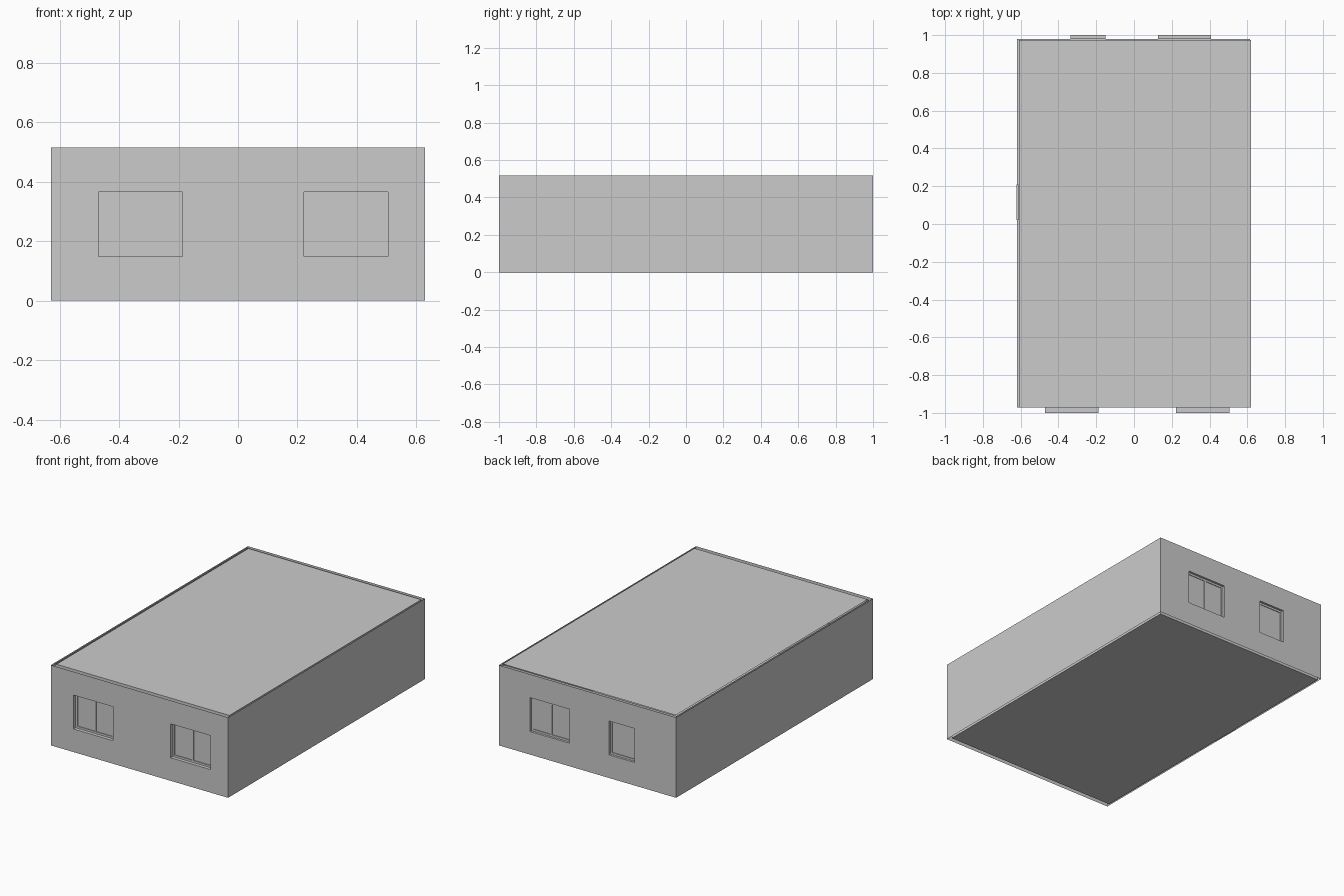
import bpy, bmesh

if "Cube" in bpy.data.objects:
    bpy.data.objects.remove(bpy.data.objects["Cube"])

HX, HY, H = 0.63, 1.0, 0.516          # outer shell half sizes and height
INX0, INX1, INY0, INY1 = -0.62, 0.615, -0.972, 0.98   # inner lining
Z0, Z1 = 0.148, 0.366                 # window opening heights
FRAME = 0.013
FRONT = [(-0.47, -0.187, 2), (0.222, 0.505, 2)]       # x0, x1, panes
BACK = [(-0.335, -0.152, 1), (0.128, 0.408, 2)]


def make(name, quads):
    """One object from a list of quads."""
    bm = bmesh.new()
    for q in quads:
        bm.faces.new([bm.verts.new(p) for p in q])
    bmesh.ops.remove_doubles(bm, verts=bm.verts, dist=1e-5)
    me = bpy.data.meshes.new(name)
    bm.to_mesh(me)
    bm.free()
    ob = bpy.data.objects.new(name, me)
    bpy.context.collection.objects.link(ob)
    return ob


def rect_xz(x0, x1, z0, z1, y, side):
    q = [(x0, y, z0), (x1, y, z0), (x1, y, z1), (x0, y, z1)]
    return q if side < 0 else q[::-1]


def rect_yz(y0, y1, z0, z1, x, side):
    q = [(x, y0, z0), (x, y1, z0), (x, y1, z1), (x, y0, z1)]
    return q if side > 0 else q[::-1]


def rect_xy(x0, x1, y0, y1, z, side):
    q = [(x0, y0, z), (x1, y0, z), (x1, y1, z), (x0, y1, z)]
    return q if side > 0 else q[::-1]


def wall_with_openings(x0, x1, y, side, wins):
    """Flat wall facing side*y, pierced by the windows."""
    xs = [x0] + [v for w in wins for v in w[:2]] + [x1]
    quads = []
    for i in range(len(xs) - 1):
        for j, (a, b) in enumerate([(0, Z0), (Z0, Z1), (Z1, H)]):
            if not (i % 2 and j == 1):
                quads.append(rect_xz(xs[i], xs[i + 1], a, b, y, side))
    return quads


def reveal(x0, x1, ya, yb, side):
    """Sill, lintel and jambs lining an opening."""
    lo, hi = min(ya, yb), max(ya, yb)
    return [rect_xy(x0, x1, lo, hi, Z0, 1), rect_xy(x0, x1, lo, hi, Z1, -1),
            rect_yz(lo, hi, Z0, Z1, x0, 1), rect_yz(lo, hi, Z0, Z1, x1, -1)]


def box(x0, x1, y0, y1, z0, z1):
    return [rect_xy(x0, x1, y0, y1, z0, -1), rect_xy(x0, x1, y0, y1, z1, 1),
            rect_xz(x0, x1, z0, z1, y0, -1), rect_xz(x0, x1, z0, z1, y1, 1),
            rect_yz(y0, y1, z0, z1, x0, -1), rect_yz(y0, y1, z0, z1, x1, 1)]


# Outer front and back walls, with lined openings and windows
for label, side, wins, yin in (("front", -1, FRONT, INY0), ("back", 1, BACK, INY1)):
    quads = wall_with_openings(-HX, HX, side * HY, side, wins)
    for a, b, n in wins:
        quads += reveal(a, b, side * HY, yin, side)
    make(label + "_outer_wall", quads)
    make(label + "_inner_wall", wall_with_openings(INX0, INX1, yin, -side, wins))

    for k, (a, b, n) in enumerate(wins):
        # frame bars: sides, mullion, top and bottom
        ya, yb = sorted((yin, yin + side * 0.006))
        bars = [(a, a + FRAME), (b - FRAME, b)]
        if n == 2:
            m = (a + b) / 2
            bars.append((m - 0.005, m + 0.005))
        quads = []
        for p, q in bars:
            quads += box(p, q, ya, yb, Z0 + FRAME, Z1 - FRAME)
        for z in (Z0, Z1 - FRAME):
            quads += box(a, b, ya, yb, z, z + FRAME)
        make(f"{label}_window_frame_{k + 1}", quads)
        make(f"{label}_window_glass_{k + 1}",
             [rect_xz(a, b, Z0, Z1, yin + side * 0.002, side)])

# Plain side walls, outer skin and inner lining
for label, side, xin in (("left", -1, INX0), ("right", 1, INX1)):
    make(label + "_outer_wall", [rect_yz(-HY, HY, 0, H, side * HX, side)])
    make(label + "_inner_wall", [rect_yz(INY0, INY1, 0, H, xin, -side)])

# Door leaf set inside the left wall
make("inner_door", box(INX0 - 0.003, INX0 + 0.008, 0.02, 0.21, 0.0, 0.37))

# Floor and roof panels, leaving the wall cavity open
make("floor", [rect_xy(INX0, INX1, INY0, INY1, 0.0, -1)])
make("roof", [rect_xy(-0.61, 0.62, -0.972, 0.975, H, 1)])
